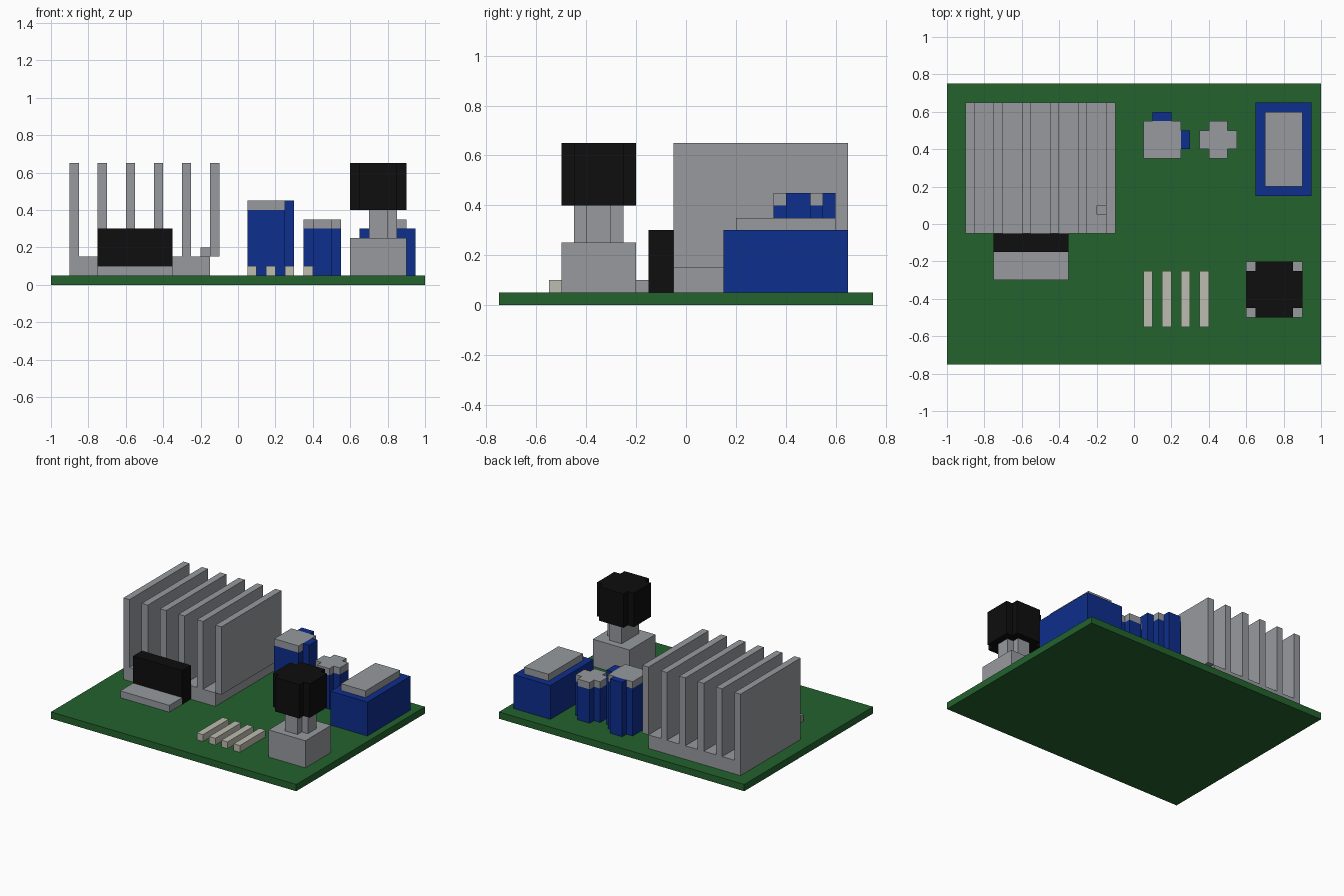
import bpy, bmesh

if "Cube" in bpy.data.objects:
    bpy.data.objects.remove(bpy.data.objects["Cube"])


def material(name, r, g, b):
    m = bpy.data.materials.new(name)
    m.diffuse_color = (r, g, b, 1)
    m.use_nodes = True
    m.node_tree.nodes["Principled BSDF"].inputs["Base Color"].default_value = m.diffuse_color
    return m


GREEN = material("board_green", 0.0176, 0.122, 0.0262)
GREY = material("metal_grey", 0.309, 0.323, 0.345)
BLACK = material("black_plastic", 0.0044, 0.0044, 0.0044)
BLUE = material("component_blue", 0.004, 0.0273, 0.262)
BEIGE = material("resistor_beige", 0.515, 0.503, 0.434)


def prism(name, outline, z0, z1, mat):
    """Extrude a flat xy outline from z0 up to z1."""
    bm = bmesh.new()
    face = bm.faces.new([bm.verts.new((x, y, z0)) for x, y in outline])
    top = bmesh.ops.extrude_face_region(bm, geom=[face])["geom"]
    for v in top:
        if isinstance(v, bmesh.types.BMVert):
            v.co.z = z1
    bmesh.ops.recalc_face_normals(bm, faces=bm.faces[:])
    mesh = bpy.data.meshes.new(name)
    bm.to_mesh(mesh)
    bm.free()
    mesh.materials.append(mat)
    obj = bpy.data.objects.new(name, mesh)
    bpy.context.collection.objects.link(obj)
    return obj


def box(name, x0, x1, y0, y1, z0, z1, mat):
    return prism(name, [(x0, y0), (x1, y0), (x1, y1), (x0, y1)], z0, z1, mat)


def notched(x0, x1, y0, y1, n=0.05):
    """Rectangle with a square notch cut from each corner."""
    return [(x0 + n, y0), (x1 - n, y0), (x1 - n, y0 + n), (x1, y0 + n),
            (x1, y1 - n), (x1 - n, y1 - n), (x1 - n, y1), (x0 + n, y1),
            (x0 + n, y1 - n), (x0, y1 - n), (x0, y0 + n), (x0 + n, y0 + n)]


# Circuit board
box("circuit_board", -1, 1, -0.75, 0.75, 0, 0.05, GREEN)

# Heat sink: base, six fins (the last overhangs the base) and a small pin
box("heatsink_base", -0.9, -0.15, -0.05, 0.65, 0.05, 0.15, GREY)
for i in range(6):
    x = -0.9 + 0.15 * i
    box(f"heatsink_fin_{i + 1}", x, x + 0.05, -0.05, 0.65, 0.15, 0.65, GREY)
box("heatsink_pin", -0.2, -0.15, 0.05, 0.1, 0.15, 0.2, GREY)

# Power transistor in front of the heat sink
box("transistor_body", -0.75, -0.35, -0.15, -0.05, 0.05, 0.3, BLACK)
box("transistor_leads", -0.75, -0.35, -0.3, -0.15, 0.05, 0.1, GREY)

# Tall capacitor with two side lobes, and short capacitor
box("tall_capacitor_body", 0.05, 0.25, 0.35, 0.55, 0.05, 0.4, BLUE)
box("tall_capacitor_cap", 0.05, 0.25, 0.35, 0.55, 0.4, 0.45, GREY)
box("tall_capacitor_back_lobe", 0.1, 0.2, 0.55, 0.6, 0.05, 0.45, BLUE)
box("tall_capacitor_right_lobe", 0.25, 0.3, 0.4, 0.5, 0.05, 0.45, BLUE)
plus = notched(0.35, 0.55, 0.35, 0.55)
prism("short_capacitor_body", plus, 0.05, 0.3, BLUE)
prism("short_capacitor_cap", plus, 0.3, 0.35, GREY)

# Transformer
box("transformer_body", 0.65, 0.95, 0.15, 0.65, 0.05, 0.3, BLUE)
box("transformer_lid", 0.7, 0.9, 0.2, 0.6, 0.3, 0.35, GREY)

# Potentiometer with stepped shaft and knob
box("potentiometer_base", 0.6, 0.9, -0.5, -0.2, 0.05, 0.25, GREY)
shaft = [(0.7, -0.45), (0.8, -0.45), (0.8, -0.4), (0.85, -0.4),
         (0.85, -0.3), (0.8, -0.3), (0.8, -0.25), (0.7, -0.25)]
prism("potentiometer_shaft", shaft, 0.25, 0.4, GREY)
prism("potentiometer_knob", notched(0.6, 0.9, -0.5, -0.2), 0.4, 0.65, BLACK)

# Row of resistors
for i in range(4):
    x = 0.05 + 0.1 * i
    box(f"resistor_{i + 1}", x, x + 0.05, -0.55, -0.25, 0.05, 0.1, BEIGE)
